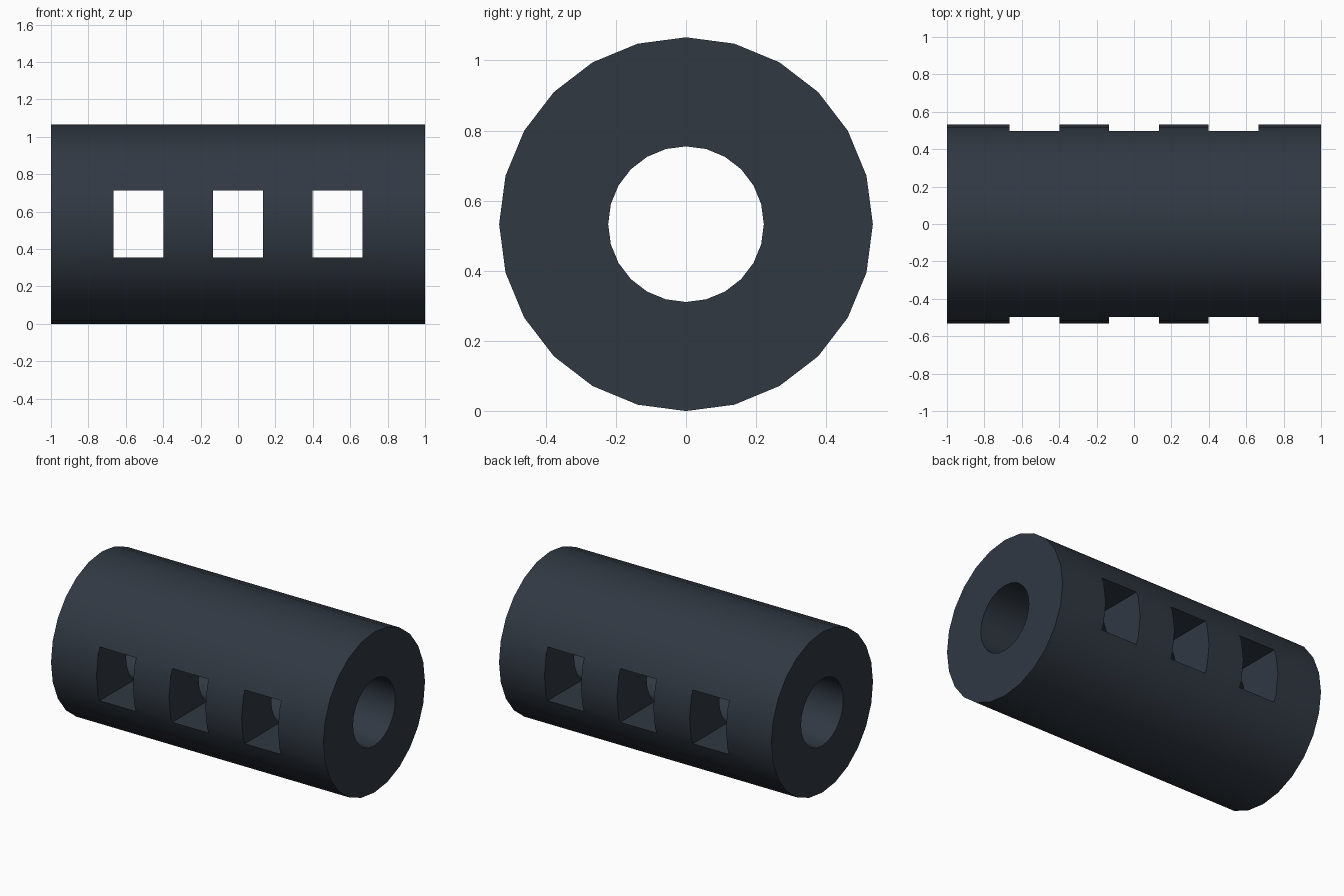
import bpy, math

if "Cube" in bpy.data.objects:
    bpy.data.objects.remove(bpy.data.objects["Cube"], do_unlink=True)

LENGTH, RADIUS, BORE = 2.0, 0.533, 0.222
SIDES = 24

# Dark gunmetal finish
metal = bpy.data.materials.new("dark_blue_grey_metal")
metal.use_nodes = True
colour = (0.03, 0.04, 0.055, 1)
metal.diffuse_color = colour
metal.node_tree.nodes["Principled BSDF"].inputs["Base Color"].default_value = colour


def cylinder_x(name, radius, length):
    """Cylinder along x, with a corner at the very top."""
    bpy.ops.mesh.primitive_cylinder_add(vertices=SIDES, radius=radius, depth=length,
                                        location=(0, 0, RADIUS), rotation=(0, math.pi / 2, 0))
    obj = bpy.context.object
    obj.name = name
    obj.data.materials.append(metal)
    return obj


def cut(target, cutter):
    cutter.hide_render = True
    mod = target.modifiers.new(cutter.name, "BOOLEAN")
    mod.operation = "DIFFERENCE"
    mod.solver = "EXACT"
    mod.object = cutter
    bpy.context.view_layer.objects.active = target
    bpy.ops.object.modifier_apply(modifier=mod.name)
    bpy.data.objects.remove(cutter, do_unlink=True)


# Main tube with its bore
body = cylinder_x("tube_body", RADIUS, LENGTH)
cut(body, cylinder_x("bore_cutter", BORE, LENGTH + 0.2))

# Three rectangular side ports running right through
for x in (-0.533, 0, 0.533):
    bpy.ops.mesh.primitive_cube_add(size=1, location=(x, 0, RADIUS))
    port = bpy.context.object
    port.name = "port_cutter"
    port.scale = (0.267, 1.4, 0.357)
    port.data.materials.append(metal)
    bpy.context.view_layer.update()
    cut(body, port)

# Smooth round walls, sharp rims
bpy.ops.object.select_all(action="DESELECT")
body.select_set(True)
bpy.context.view_layer.objects.active = body
bpy.ops.object.shade_smooth_by_angle(angle=math.radians(30))
